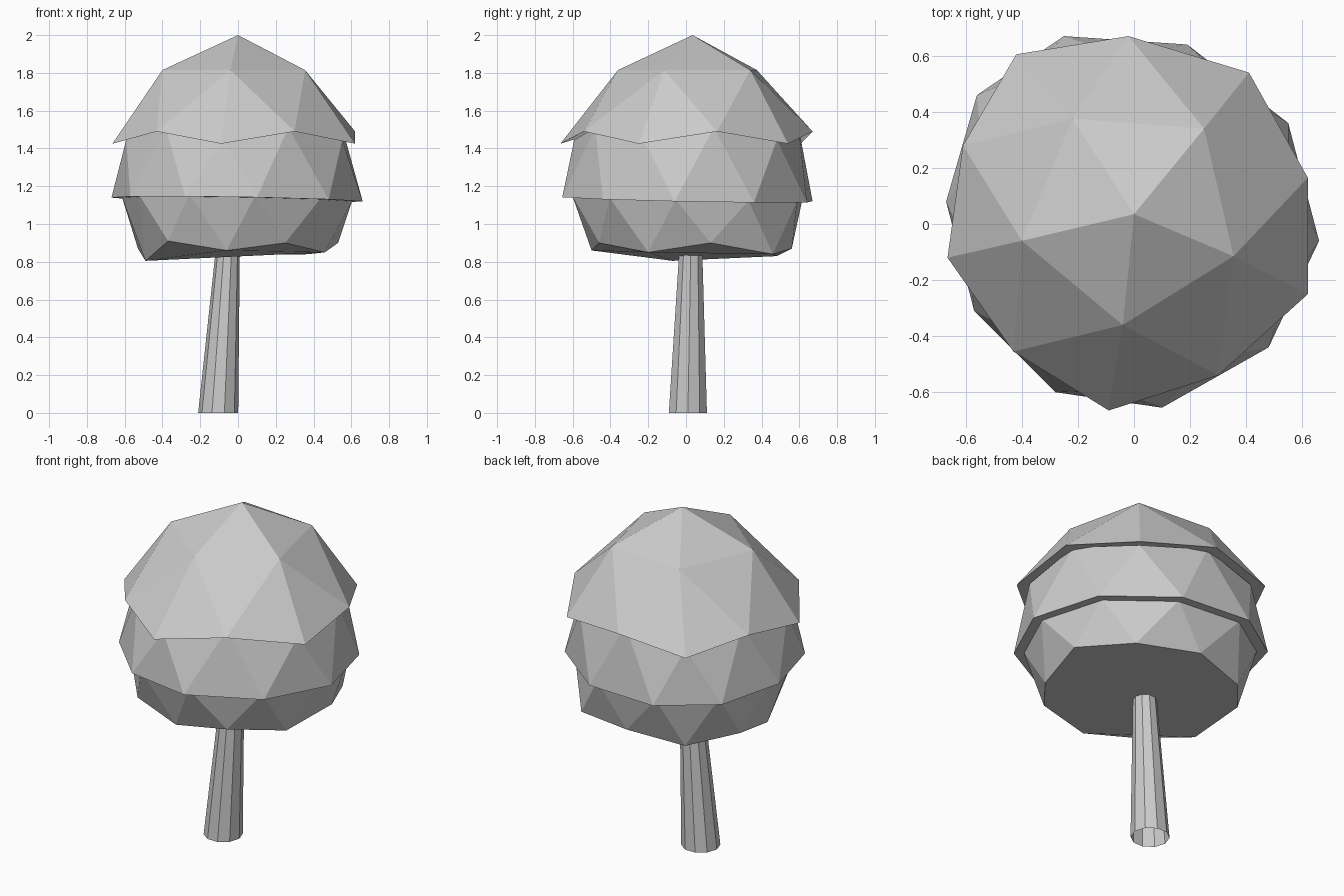
import bpy
import bmesh
import math

cube = bpy.data.objects.get("Cube")
if cube:
    bpy.data.objects.remove(cube, do_unlink=True)

# One plain grey for the whole tree
grey = bpy.data.materials.new("light_grey")
grey.use_nodes = True
COLOUR = (0.6, 0.6, 0.6, 1)
grey.diffuse_color = COLOUR
grey.node_tree.nodes["Principled BSDF"].inputs["Base Color"].default_value = COLOUR


def finish(bm, name):
    bmesh.ops.recalc_face_normals(bm, faces=bm.faces)
    mesh = bpy.data.meshes.new(name)
    bm.to_mesh(mesh)
    bm.free()
    mesh.materials.append(grey)
    obj = bpy.data.objects.new(name, mesh)
    bpy.context.collection.objects.link(obj)
    return obj


def ring(bm, points):
    return [bm.verts.new(p) for p in points]


def shrink(points, factor, lift=0):
    return [(x * factor, y * factor, z + lift) for x, y, z in points]


def zigzag(bm, upper, lower):
    """Triangle band; each lower corner sits just after the upper one."""
    n = len(upper)
    for i in range(n):
        j = (i + 1) % n
        bm.faces.new((upper[i], lower[i], upper[j]))
        bm.faces.new((upper[j], lower[i], lower[j]))


# Foliage outlines, counter-clockwise from the back left
crown_xy = [(.41, .54), (-.02, .67), (-.42, .605), (-.61, .28), (-.665, -.12),
            (-.43, -.455), (-.09, -.665), (.3, -.54), (.62, -.25), (.62, .165)]
crown_rim = [(x, y, 1.49 if i % 2 else 1.425) for i, (x, y) in enumerate(crown_xy)]
middle_xy = [(.19, .64), (-.25, .67), (-.56, .46), (-.67, .08), (-.57, -.31),
             (-.28, -.6), (.1, -.655), (.48, -.44), (.66, -.06), (.55, .36)]
middle_rim = [(x, y, 1.13 - .017 * x - .02 * y) for x, y in middle_xy]
base_rim = [(.37, .46, .84), (0, .56, .87), (-.33, .48, .83), (-.53, .24, .87),
            (-.49, -.07, .805), (-.37, -.42, .91), (-.06, -.5, .86),
            (.25, -.46, .9), (.46, -.2, .85), (.53, .13, .9)]

# Top foliage: apex, five shoulders, and an overhanging rim
bm = bmesh.new()
apex = bm.verts.new((0, .035, 2))
shoulders = ring(bm, [(.25, .34, 1.815), (-.22, .375, 1.815), (-.4, -.06, 1.815),
                      (-.04, -.36, 1.815), (.355, -.115, 1.815)])
rim = ring(bm, crown_rim)
for i, s in enumerate(shoulders):
    following = shoulders[(i + 1) % 5]
    bm.faces.new((apex, s, following))
    bm.faces.new((s, rim[2 * i - 1], rim[2 * i]))
    bm.faces.new((s, rim[2 * i], rim[2 * i + 1]))
    bm.faces.new((s, rim[2 * i + 1], following))
bm.faces.new(rim)
finish(bm, "top_foliage")


# Middle and lower foliage: faceted bands tucked under the rim above
def band(name, upper_points, lower_points):
    bm = bmesh.new()
    upper, lower = ring(bm, upper_points), ring(bm, lower_points)
    zigzag(bm, upper, lower)
    bm.faces.new(lower)
    finish(bm, name)


band("middle_foliage", shrink(crown_rim, .89, .02), middle_rim)
# The lower outline starts half a step before the middle one
band("lower_foliage", shrink(middle_rim, .92, .01), base_rim[1:] + base_rim[:1])

# Leaning, tapered, open-ended trunk
bm = bmesh.new()
SIDES = 10
loops = []
for cx, cy, z, r in [(-.105, .01, 0, .106), (-.052, .026, .9, .062)]:
    loops.append(ring(bm, [(cx + r * math.cos(math.tau * k / SIDES),
                            cy + r * math.sin(math.tau * k / SIDES), z)
                           for k in range(SIDES)]))
for k in range(SIDES):
    n = (k + 1) % SIDES
    bm.faces.new((loops[0][k], loops[0][n], loops[1][n], loops[1][k]))
finish(bm, "trunk")
